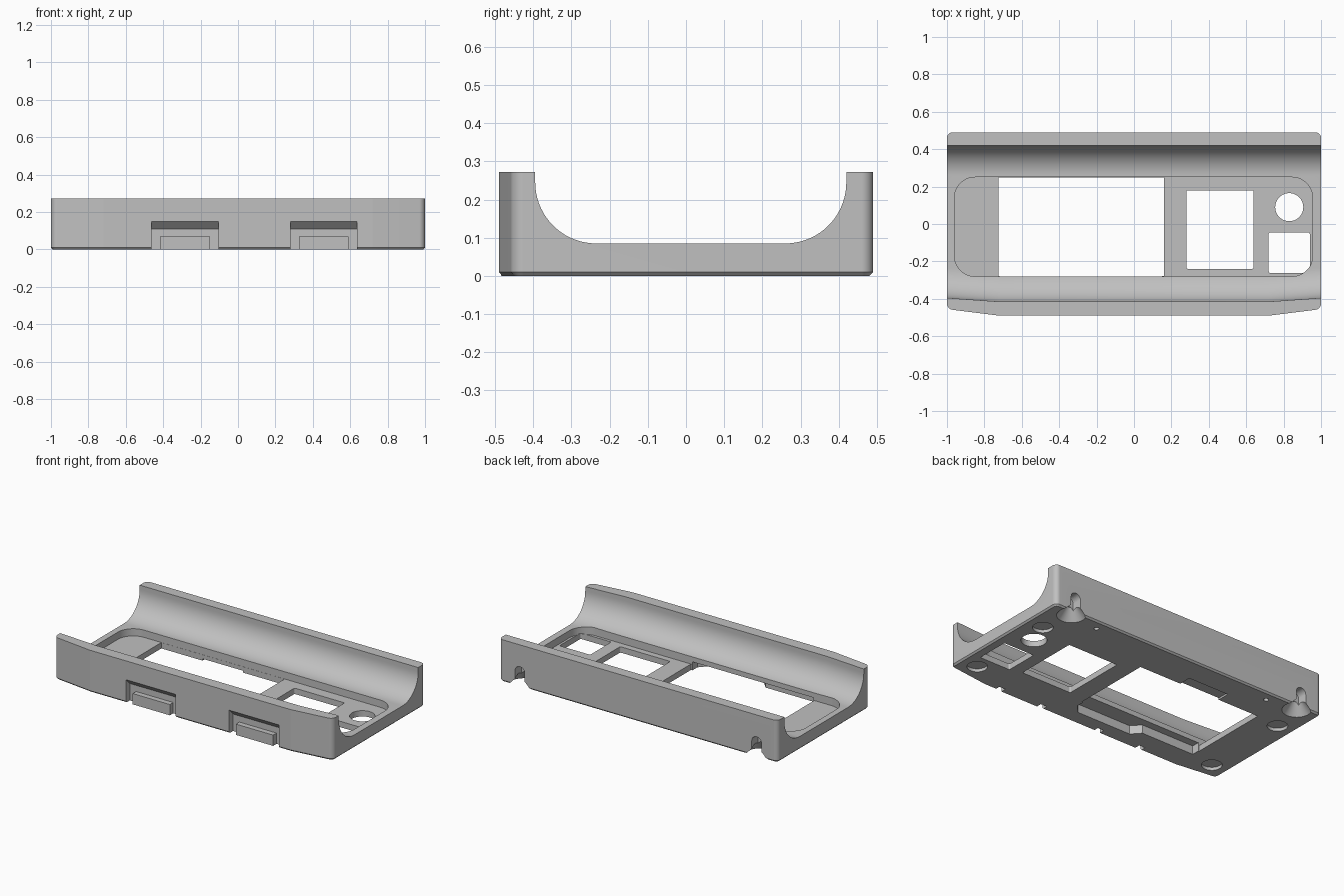
import bpy
import bmesh
from math import sin, cos, pi, radians

cube = bpy.data.objects.get("Cube")
if cube:
    bpy.data.objects.remove(cube, do_unlink=True)

grey = bpy.data.materials.new("plain grey")
grey.use_nodes = True
colour = (0.53, 0.53, 0.53, 1)
grey.diffuse_color = colour
grey.node_tree.nodes["Principled BSDF"].inputs["Base Color"].default_value = colour

STEPS = 18


def loft(name, rings):
    """Closed solid through rings of equal point count."""
    bm = bmesh.new()
    loops = [[bm.verts.new(p) for p in ring] for ring in rings]
    n = len(loops[0])
    for a, b in zip(loops, loops[1:]):
        for i in range(n):
            bm.faces.new((a[i], a[(i + 1) % n], b[(i + 1) % n], b[i]))
    bm.faces.new(loops[0])
    bm.faces.new(loops[-1])
    bmesh.ops.recalc_face_normals(bm, faces=bm.faces)
    mesh = bpy.data.meshes.new(name)
    bm.to_mesh(mesh)
    bm.free()
    mesh.materials.append(grey)
    obj = bpy.data.objects.new(name, mesh)
    bpy.context.collection.objects.link(obj)
    return obj


def arc(cx, cy, r, start, end, steps=STEPS):
    angles = [radians(start + (end - start) * i / steps) for i in range(steps + 1)]
    return [(cx + r * cos(a), cy + r * sin(a)) for a in angles]


def rounded(x0, x1, y0, y1, r, front=()):
    pts = arc(x1 - r, y1 - r, r, 0, 90) + arc(x0 + r, y1 - r, r, 90, 180)
    pts += arc(x0 + r, y0 + r, r, 180, 270) + [(x, y0) for x in front]
    return pts + arc(x1 - r, y0 + r, r, 270, 360)


def prism(name, pts, z0, z1):
    return loft(name, [[(x, y, z) for x, y in pts] for z in (z0, z1)])


def box(name, x0, x1, y0, y1, z0, z1):
    return prism(name, [(x0, y0), (x1, y0), (x1, y1), (x0, y1)], z0, z1)


def cone(name, x, y, r0, r1, z0, z1):
    rings = []
    for r, z in ((r0, z0), (r1, z1)):
        rings.append([(px, py, z) for px, py in arc(x, y, r, 0, 360, 72)[:-1]])
    return loft(name, rings)


def along_x(name, profile, x0, x1):
    return loft(name, [[(x, y, z) for y, z in profile] for x in (x0, x1)])


def combine(target, tool, operation="DIFFERENCE"):
    mod = target.modifiers.new(tool.name, "BOOLEAN")
    mod.operation = operation
    mod.solver = "EXACT"
    mod.object = tool
    bpy.context.view_layer.objects.active = target
    bpy.ops.object.modifier_apply(modifier=mod.name)
    bpy.data.objects.remove(tool, do_unlink=True)


def taper(x, amount):
    return max(0, abs(x) - 0.72) / 0.28 * amount


# Outer block with tapered front ends and a chamfered base
def body_ring(inset, z):
    e = 1 - inset
    pts = rounded(-e, e, -0.49 + inset, 0.49 - inset, 0.03 - inset, (-0.72, 0.72))
    return [(x, y + (taper(x, 0.035) if y < 0 else 0), z) for x, y in pts]


body = loft("cradle_body", [body_ring(0.01, 0), body_ring(0, 0.01), body_ring(0, 0.272)])

# Long curved channel
R = 0.16
profile = [(0.42, 0.4)] + arc(0.42 - R, 0.085 + R, R, 0, -90)
profile += arc(-0.415 + R, 0.085 + R, R, 270, 180) + [(-0.415, 0.4)]
channel = loft("channel_cutter", [
    [(x, y + (taper(x, 0.02) if y < 0 else 0), z) for y, z in profile]
    for x in (-1.1, -0.72, 0.72, 1.1)])
combine(body, channel)

# Sunken floor and its openings
FLOOR = 0.038
combine(body, prism("pocket_cutter", rounded(-0.96, 0.955, -0.28, 0.25, 0.11), FLOOR, 0.2))
combine(body, box("window_cutter", -0.725, 0.16, -0.279, 0.249, -0.1, 0.06))
combine(body, prism("square_cutter", rounded(0.28, 0.64, -0.24, 0.18, 0.01), -0.1, 0.06))
combine(body, prism("small_square_cutter", rounded(0.72, 0.94, -0.262, -0.045, 0.01), -0.1, FLOOR + 0.004))
combine(body, cone("round_hole_cutter", 0.83, 0.09, 0.075, 0.075, -0.1, 0.06))

# Stepped cable recess beneath the front edge of the window
recess = [(-0.72, -0.27), (-0.72, -0.33), (-0.34, -0.33), (-0.29, -0.385),
          (0.1, -0.385), (0.15, -0.33), (0.15, -0.27)]
combine(body, prism("cable_recess_cutter", recess, -0.1, 0.055))
combine(body, box("rear_recess_cutter", -0.43, -0.14, 0.24, 0.33, -0.1, 0.012))

# Foot recesses, pin holes and rear hanging slots
for side in (-1, 1):
    for y in (-0.355, 0.235):
        combine(body, cone("foot_cutter", side * 0.885, y, 0.06, 0.06, -0.1, 0.02))
    combine(body, cone("pin_cutter", side * 0.64, 0.425, 0.015, 0.015, -0.1, 0.03))
    x = side * 0.85
    arch = [(x + 0.035, -0.1)] + arc(x, 0.095, 0.035, 0, 180) + [(x - 0.035, -0.1)]
    slot = loft("slot_cutter", [[(px, y, z) for px, z in arch] for y in (0.425, 0.6)])
    combine(body, slot)
    combine(body, cone("flare_cutter", x, 0.45, 0.09, 0.03, -0.005, 0.07))

# Front notches with sloping tops, each holding a raised tab
for left in (-0.462, 0.28):
    notch = [(-0.6, -0.1), (-0.45, -0.1), (-0.45, 0.11), (-0.49, 0.15), (-0.6, 0.15)]
    combine(body, along_x("notch_cutter", notch, left, left + 0.357))
    tab = box("tab", left + 0.045, left + 0.312, -0.485, -0.44, 0, 0.07)
    combine(body, tab, "UNION")

bpy.ops.object.select_all(action="DESELECT")
body.select_set(True)
bpy.context.view_layer.objects.active = body
bpy.ops.object.shade_smooth_by_angle(angle=radians(6.5))
